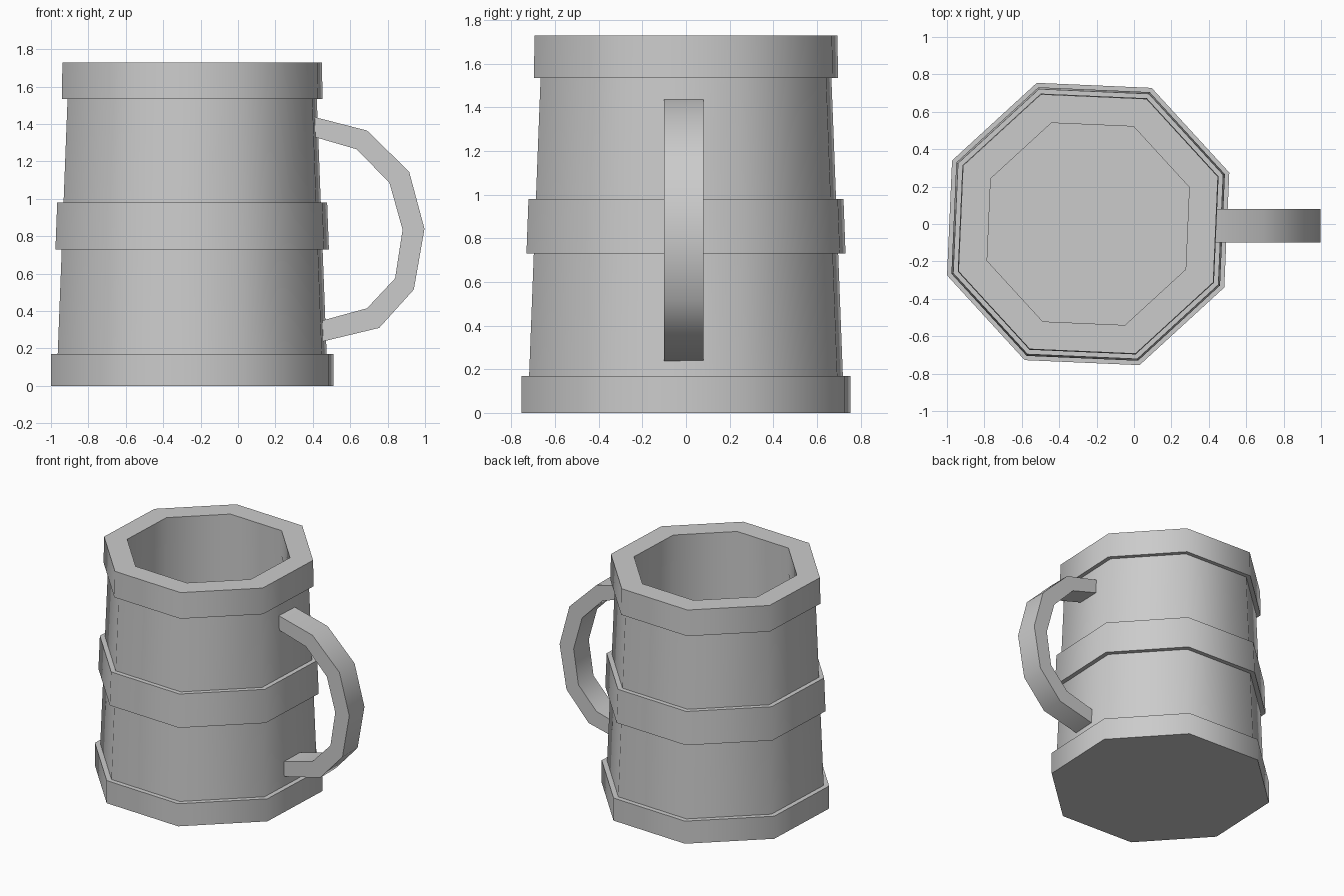
import bpy, bmesh, math

cube = bpy.data.objects.get("Cube")
if cube:
    bpy.data.objects.remove(cube, do_unlink=True)

CENTRE_X = -0.245
SIDES = 8
TURN = math.radians(20)

grey = bpy.data.materials.new("plain_grey")
grey.use_nodes = True
COLOUR = (0.6, 0.6, 0.6, 1)
grey.diffuse_color = COLOUR
grey.node_tree.nodes["Principled BSDF"].inputs["Base Color"].default_value = COLOUR


def finish(name, bm):
    bmesh.ops.recalc_face_normals(bm, faces=bm.faces)
    mesh = bpy.data.meshes.new(name)
    bm.to_mesh(mesh)
    bm.free()
    mesh.materials.append(grey)
    obj = bpy.data.objects.new(name, mesh)
    bpy.context.collection.objects.link(obj)
    bpy.ops.object.select_all(action='DESELECT')
    obj.select_set(True)
    bpy.context.view_layer.objects.active = obj
    bpy.ops.object.shade_smooth_by_angle(angle=math.radians(55))
    return obj


def skin(bm, loops, closed):
    """Join neighbouring vertex loops with quads; cap the ends if open."""
    pairs = list(zip(loops, loops[1:]))
    if closed:
        pairs.append((loops[-1], loops[0]))
    for a, b in pairs:
        n = len(a)
        for i in range(n):
            j = (i + 1) % n
            bm.faces.new((a[i], a[j], b[j], b[i]))
    if not closed:
        bm.faces.new(loops[0])
        bm.faces.new(loops[-1])


def turned(name, profile, closed=False):
    """Turn a (radius, z) profile into an eight-sided part."""
    bm = bmesh.new()
    loops = []
    for r, z in profile:
        angles = [TURN + math.tau * k / SIDES for k in range(SIDES)]
        loops.append([bm.verts.new((CENTRE_X + r * math.cos(a), r * math.sin(a), z))
                      for a in angles])
    skin(bm, loops, closed)
    return finish(name, bm)


# Tapered hollow body with a floor inside
turned("body", [(0.77, 0.05), (0.708, 1.56), (0.58, 1.56), (0.58, 0.17)])

# Foot, middle hoop and thick rim
turned("foot_band", [(0.803, 0), (0.803, 0.17), (0.7, 0.17), (0.7, 0.1), (0.7, 0)][:3] + [(0.7, 0.12)])
turned("middle_band", [(0.778, 0.73), (0.768, 0.98), (0.7, 0.98), (0.7, 0.73)], True)
turned("rim", [(0.742, 1.535), (0.738, 1.73), (0.575, 1.73), (0.575, 1.535)], True)

# Bent handle: outer and inner outline points in (x, z)
outer = [(0.36, 1.45), (0.69, 1.365), (0.915, 1.145), (0.997, 0.84),
         (0.94, 0.515), (0.755, 0.31), (0.38, 0.22)]
inner = [(0.36, 1.345), (0.635, 1.265), (0.81, 1.085), (0.88, 0.835),
         (0.84, 0.575), (0.69, 0.415), (0.38, 0.33)]
bm = bmesh.new()
loops = [[bm.verts.new((x, y, z)) for (x, z), y in
          ((o, -0.1), (o, 0.08), (i, 0.08), (i, -0.1))]
         for o, i in zip(outer, inner)]
skin(bm, loops, False)
finish("handle", bm)
